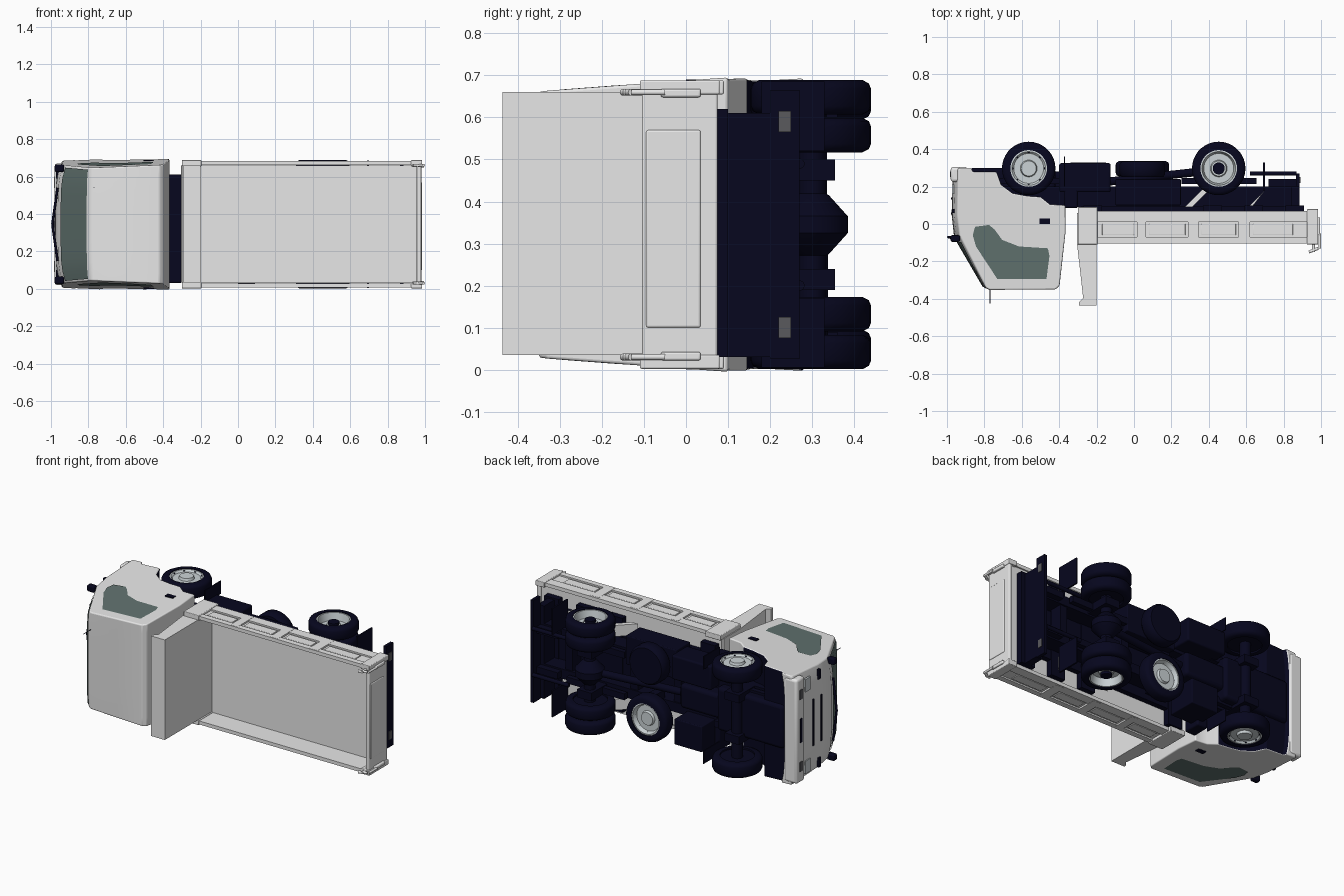
import bpy, bmesh, math
from mathutils import Vector, Matrix

default_cube = bpy.data.objects.get("Cube")
if default_cube:
    bpy.data.objects.remove(default_cube, do_unlink=True)

MID = .345          # centre of the truck's width, which runs along z


def material(name, red, green, blue):
    mat = bpy.data.materials.new(name)
    mat.use_nodes = True
    mat.diffuse_color = (red, green, blue, 1)
    shader = next(n for n in mat.node_tree.nodes if n.type == 'BSDF_PRINCIPLED')
    shader.inputs["Base Color"].default_value = (red, green, blue, 1)
    shader.inputs["Roughness"].default_value = .6
    return mat


white = material("white paint", .8, .8, .8)
dark = material("dark navy chassis", .002, .002, .013)
glass = material("tinted glass", .12, .17, .16)
metal = material("wheel metal", .6, .65, .67)
lamp = material("grey lamp", .1, .1, .11)


def finish(name, bm, mats, smooth=False, bevel=0):
    bmesh.ops.recalc_face_normals(bm, faces=bm.faces)
    mesh = bpy.data.meshes.new(name)
    bm.to_mesh(mesh)
    bm.free()
    for mat in mats:
        mesh.materials.append(mat)
    obj = bpy.data.objects.new(name, mesh)
    bpy.context.collection.objects.link(obj)
    if bevel:
        mod = obj.modifiers.new("rounded edges", 'BEVEL')
        mod.width, mod.segments, mod.limit_method = bevel, 3, 'ANGLE'
        mod.angle_limit = math.radians(40)
    if smooth:
        bpy.ops.object.select_all(action='DESELECT')
        obj.select_set(True)
        bpy.context.view_layer.objects.active = obj
        bpy.ops.object.shade_smooth_by_angle(angle=math.radians(40))
    return obj


def box(name, mat, xs, ys, zs, bevel=0, pair=False):
    """Box from ranges; pair adds its copy on the truck's other side."""
    bm = bmesh.new()
    bmesh.ops.create_cube(bm, size=1)
    for v in bm.verts:
        v.co = [r[0] if c < 0 else r[1] for c, r in zip(v.co, (xs, ys, zs))]
    finish(name, bm, [mat], bevel > 0, bevel)
    if pair:
        box(name + "_other_side", mat, xs, ys, (2 * MID - zs[1], 2 * MID - zs[0]), bevel)


def prism(name, mat, outline, z_low, z_high):
    bm = bmesh.new()
    face = bm.faces.new([bm.verts.new((x, y, z_low)) for x, y in outline])
    for v in bmesh.ops.extrude_face_region(bm, geom=[face])["geom"]:
        if isinstance(v, bmesh.types.BMVert):
            v.co.z = z_high
    finish(name, bm, [mat])


def lathe(name, mat, profile, centre, axis):
    """Spin (radius, height) points about an axis through centre."""
    bm = bmesh.new()
    verts = [bm.verts.new((r, 0, h)) for r, h in profile]
    edges = [bm.edges.new(pair) for pair in zip(verts, verts[1:])]
    bmesh.ops.spin(bm, geom=verts + edges, cent=(0, 0, 0), axis=(0, 0, 1),
                   angle=math.tau, steps=36)
    bmesh.ops.remove_doubles(bm, verts=bm.verts, dist=.0002)
    turn = Vector((0, 0, 1)).rotation_difference(Vector(axis)).to_matrix().to_4x4()
    bm.transform(Matrix.Translation(centre) @ turn)
    finish(name, bm, [mat], True)


def rod(name, mat, start, end, radius):
    a, b = Vector(start), Vector(end)
    length = (b - a).length
    lathe(name, mat, [(0, 0), (radius, 0), (radius, length), (0, length)], a, b - a)


def wheel(name, centre, axis, width, dish):
    """Tyre with rounded shoulders and a dished rim facing along axis."""
    r, h = .143, width / 2
    lathe(name + "_tyre", dark, [(.098, -h), (r - .02, -h), (r - .005, -h + .008), (r, -h + .02),
          (r, h - .02), (r - .005, h - .008), (r - .02, h), (.098, h), (.098, -h)], centre, axis)
    lathe(name + "_rim", metal, [(.1, h - .005), (.09, h - .004), (.08, h - dish),
          (.045, h - dish), (.04, h - dish + .015), (0, h - dish + .015)], centre, axis)
    lathe(name + "_back", dark, [(.099, -h + .01), (0, -h + .01)], centre, axis)
    # wheel nuts around the hub
    ahead = Vector(axis)
    side = ahead.orthogonal()
    for i in range(8):
        arm = Matrix.Rotation(math.tau * i / 8, 3, ahead) @ side
        base = Vector(centre) + arm * .062 + ahead * (h - dish)
        rod(name + "_nut", dark, base, base + ahead * .008, .006)


# ---- cab: one side outline lofted across the width, narrowing to roof and front
def half_width(x, y):
    return .342 + .07 * y + .04 * (x + .4)


def cab_point(x, y, t):
    depth = max(0, min(1, (-.75 - x) * 5))      # only the front is bowed
    return (x + .03 * depth * abs(t) ** 5, y, MID + t * half_width(x, y))


outline = [(-.97, .29), (-.975, .05), (-.963, -.06), (-.8, -.34), (-.775, -.352), (-.42, -.35),
           (-.398, -.33), (-.367, -.05), (-.367, .1), (-.45, .105), (-.5, .145), (-.57, .15),
           (-.65, .165), (-.71, .21), (-.735, .28), (-.88, .28), (-.89, .3), (-.96, .3)]
steps = [i / 6 - 1 for i in range(13)]
bm = bmesh.new()
rows = [[bm.verts.new(cab_point(x, y, t)) for x, y in outline] for t in steps]
for low, high in zip(rows, rows[1:]):
    for i in range(len(outline)):
        bm.faces.new((low[i - 1], low[i], high[i], high[i - 1]))
bm.faces.new(rows[0])
bm.faces.new(rows[-1])
bmesh.ops.recalc_face_normals(bm, faces=bm.faces)
for f in bm.faces:      # the underside and wheel arches are dark
    spot = f.calc_center_median()
    f.material_index = int(abs(f.normal.z) < .5 and -.89 < spot.x < -.52 and spot.y > .1)
finish("cab", bm, [white, dark], True, .014)

# windscreen follows the sloping front
bm = bmesh.new()
rows = []
for t in steps:
    line = [cab_point(x, y, t * .965) for x, y in ((-.943, -.094), (-.804, -.333))]
    rows.append([bm.verts.new((x - .005, y - .003, z)) for x, y, z in line])
for low, high in zip(rows, rows[1:]):
    bm.faces.new((low[0], low[1], high[1], high[0]))
finish("windscreen", bm, [glass], True)

# side windows follow the tapered doors
window = [(-.85, -.015), (-.775, -.005), (-.745, -.03), (-.705, -.085), (-.615, -.12), (-.46, -.13),
          (-.452, -.17), (-.468, -.295), (-.73, -.295), (-.845, -.12), (-.862, -.06)]
for name, t in (("right_window", 1), ("left_window", -1)):
    bm = bmesh.new()
    bm.faces.new([bm.verts.new((x, y, MID + t * (half_width(x, y) + .003))) for x, y in window])
    finish(name, bm, [glass])

box("door_handle", dark, (-.505, -.45), (0, .03), (.68, .69), pair=True)
box("mirror", dark, (-.98, -.93), (-.095, -.06), (.625, .665), .008, True)
for z in (.15, .54):
    rod("wiper", dark, (-.965, -.075, z), (-.992, -.07, MID), .007)
rod("antenna", dark, (-.77, -.34, .54), (-.77, -.425, .54), .002)

# front face: grille slots, headlights and bumper
for y in (.05, .13):
    box("grille_slot", dark, (-.979, -.972), (y, y + .012), (.2, .49))
box("headlight", metal, (-.974, -.962), (.16, .21), (.56, .64), pair=True)
box("corner_vent", dark, (-.974, -.96), (.06, .08), (.59, .65), pair=True)
box("bumper", white, (-.98, -.89), (.225, .305), (.02, .67), .015)
box("bumper_slot", dark, (-.984, -.976), (.255, .275), (.27, .42))
box("fog_light", lamp, (-.984, -.976), (.25, .28), (.54, .6), pair=True)

# ---- cargo bed
box("bed_floor", white, (-.29, .96), (.03, .062), (.03, .66))
box("bed_side", white, (-.29, .95), (-.1, .065), (.661, .674), pair=True)
box("side_top_rail", white, (-.29, .95), (-.105, -.07), (.661, .683), pair=True)
box("side_bottom_rail", white, (-.29, .95), (.01, .07), (.661, .683), pair=True)
box("front_post", white, (-.3, -.195), (-.11, .09), (.655, .688), .004, True)
box("rear_post", white, (.925, .985), (-.11, .08), (.655, .688), .004, True)
panels = ((-.185, .015), (.065, .29), (.345, .56), (.62, .865))
for left, right in panels:
    box("side_panel", white, (left + .015, right - .015), (-.06, 0), (.67, .679), .003, True)
for (_, left), (right, _) in zip(panels, panels[1:]):
    box("side_rib", white, (left, right), (-.1, .06), (.662, .684), pair=True)

box("tailgate", white, (.955, .98), (-.105, .075), (.02, .67), .006)
box("tailgate_panel", white, (.97, .984), (-.095, .035), (.1, .57), .005)
box("tailgate_hinge", white, (.965, .995), (-.06, .035), (.648, .668), .005, True)
for z in (.03, .66):
    rod("tailgate_hook", white, (.96, -.1, z), (.96, -.15, z), .008)
    rod("tailgate_hook_arm", white, (.935, -.15, z), (.985, -.13, z), .008)
    rod("tailgate_latch", white, (.993, -.13, z), (.993, -.05, z), .007)

# tall headboard with a thickened lip
prism("headboard", white, [(-.305, .06), (-.305, -.1), (-.272, -.395), (-.295, -.42),
      (-.295, -.437), (-.2, -.437), (-.2, .06)], .035, .66)

# ---- chassis
box("underframe", dark, (-.28, .9), (.06, .095), (.13, .56))
for x in (-.22, .42, .64, .86):
    box("cross_bearer", dark, (x - .05, x + .05), (.06, .1), (.03, .62))
box("frame_rail", dark, (-.9, .88), (.09, .2), (.44, .5), pair=True)
for x in (-.1, .2, .65):
    box("cross_member", dark, (x, x + .05), (.11, .19), (.22, .48))
box("rear_cross_member", dark, (.84, .885), (.08, .2), (.03, .61))
box("engine", dark, (-.88, -.42), (.1, .3), (.21, .48), .02)
box("gearbox", dark, (-.45, -.15), (.12, .28), (.27, .42), .02)
box("rear_of_cab_tank", dark, (-.375, -.3), (.085, .2), (.03, .61), .01)
box("fuel_tank", dark, (-.4, -.125), (.17, .325), (.46, .61), .01)
box("battery_box", dark, (-.34, -.15), (.14, .33), (.06, .22), .005)
box("equipment_box", dark, (-.1, .25), (.1, .24), (.42, .6), .005)
lathe("air_tank", dark, [(0, 0), (.11, 0), (.122, .015), (.122, .07), (.11, .085), (0, .085)],
      (.045, .25, .5), (0, 1, 0))
rod("drive_shaft", dark, (-.2, .22, MID), (.45, .29, MID), .022)
for name, x in (("front_axle", -.565), ("rear_axle", .455)):
    rod(name, dark, (x, .3, .08), (x, .3, .61), .032)
    box(name + "_spring", dark, (x - .2, x + .2), (.215, .245), (.455, .495), pair=True)
    box(name + "_spring_seat", dark, (x - .05, x + .05), (.19, .355), (.45, .5), pair=True)
lathe("differential", dark, [(0, -.09), (.04, -.07), (.085, -.02), (.085, .02), (.04, .07), (0, .09)],
      (.455, .3, MID), (0, 0, 1))

# wheels: single in front, double behind, spare flat under the frame
for name, z, way in (("right", .64, 1), ("left", .05, -1)):
    wheel("front_" + name, (-.563, .297, z), (0, 0, way), .09, .015)
    wheel("rear_outer_" + name, (.453, .297, MID + way * .303), (0, 0, way), .082, .05)
    wheel("rear_inner_" + name, (.453, .297, MID + way * .213), (0, 0, way), .082, .05)
    rod("rear_hub_" + name, dark, (.453, .297, MID + way * .25), (.453, .297, MID + way * .325), .032)
wheel("spare", (.045, .295, .165), (0, 1, 0), .085, .03)
box("spare_carrier", dark, (.02, .07), (.18, .26), (.1, .3))

# mudguard support plates, flaps and rear bumper beam
for z in (.54, .08):
    prism("guard_plate_front", white, [(.27, .09), (.31, .09), (.39, .17), (.37, .19)], z, z + .07)
    prism("guard_plate_rear", white, [(.69, .17), (.7, .18), (.63, .09), (.61, .09)], z, z + .07)
box("rear_flap", dark, (.69, .7), (.18, .33), (.52, .685), pair=True)
box("front_flap", dark, (-.375, -.368), (.2, .36), (.6, .68), pair=True)
box("bumper_beam", dark, (.865, .885), (.2, .27), (.025, .665))
box("bumper_bracket", dark, (.72, .87), (.16, .24), (.45, .49), pair=True)
box("tail_light", lamp, (.884, .889), (.22, .25), (.565, .615), pair=True)
for z in (.2, .49):
    rod("rear_tie_bar", dark, (.62, .27, z), (.87, .27, z), .012)
